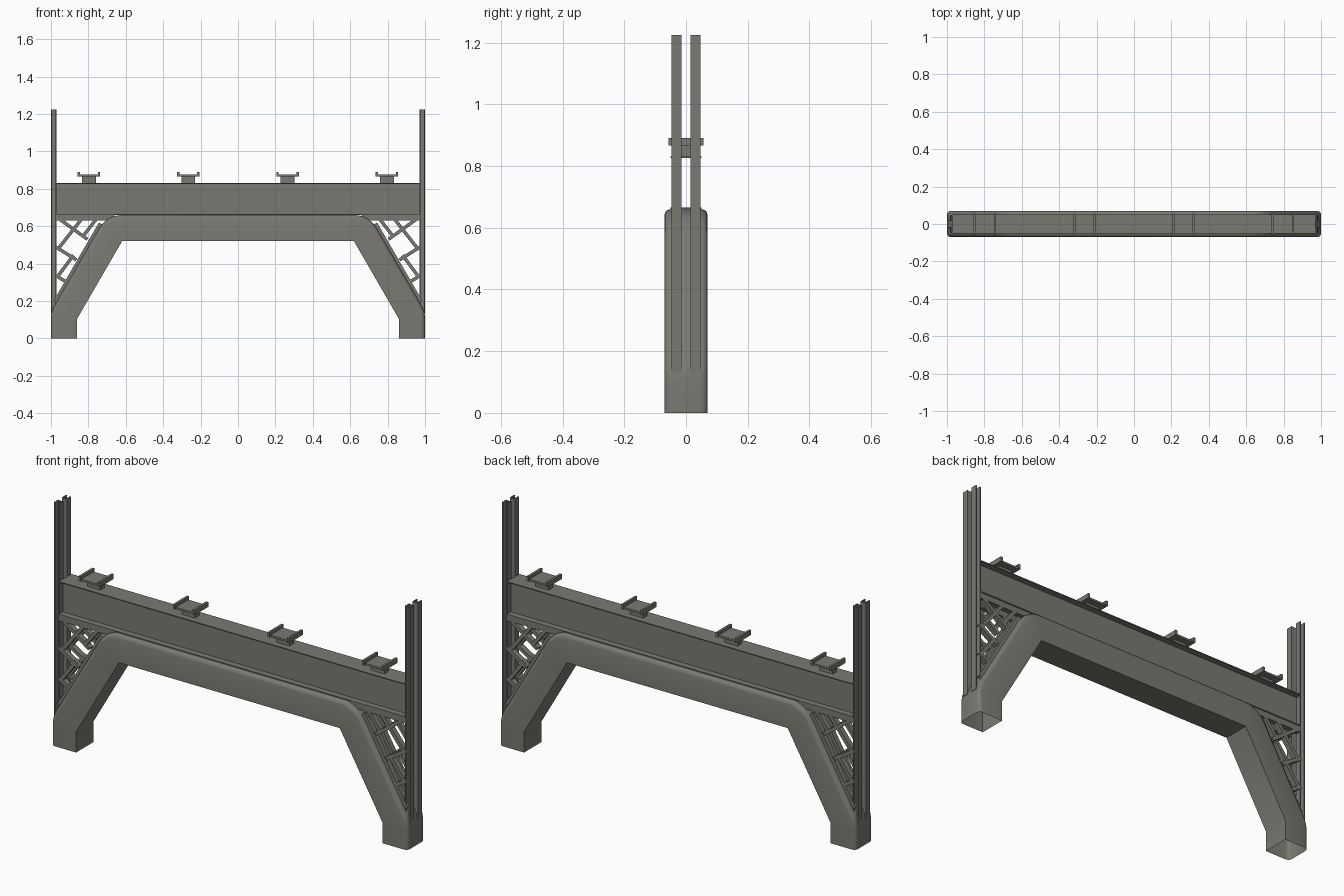
import bpy, bmesh, math
from mathutils import Vector

if "Cube" in bpy.data.objects:
    bpy.data.objects.remove(bpy.data.objects["Cube"])

# single painted steel colour
mat = bpy.data.materials.new("warm grey steel")
mat.diffuse_color = (0.195, 0.19, 0.165, 1)
mat.use_nodes = True
mat.node_tree.nodes["Principled BSDF"].inputs["Base Color"].default_value = mat.diffuse_color


def finish(bm, name, smooth=False):
    bmesh.ops.recalc_face_normals(bm, faces=bm.faces)
    me = bpy.data.meshes.new(name)
    bm.to_mesh(me)
    bm.free()
    me.materials.append(mat)
    ob = bpy.data.objects.new(name, me)
    bpy.context.collection.objects.link(ob)
    if smooth:
        for p in me.polygons:
            p.use_smooth = True
        me.set_sharp_from_angle(angle=math.radians(40))
    return ob


def box(bm, x0, x1, y0, y1, z0, z1):
    v = bmesh.ops.create_cube(bm, size=1)["verts"]
    for p in v:
        p.co = Vector(((x0 + x1) / 2 + p.co.x * (x1 - x0),
                       (y0 + y1) / 2 + p.co.y * (y1 - y0),
                       (z0 + z1) / 2 + p.co.z * (z1 - z0)))


def bar(bm, a, b, y0, y1, w):
    # flat bar between two (x, z) points
    a, b = Vector(a), Vector(b)
    d = (b - a).normalized() * w / 2
    n = Vector((-d.y, d.x))
    ring = [a + n, b + n, b - n, a - n]
    f = bm.faces.new([bm.verts.new((p.x, y0, p.y)) for p in ring])
    r = bmesh.ops.extrude_face_region(bm, geom=[f])
    bmesh.ops.translate(bm, vec=(0, y1 - y0, 0),
                        verts=[v for v in r["geom"] if isinstance(v, bmesh.types.BMVert)])


# arch: open tube whose outer side sweeps around the inner corners
T, H, R = 0.14, 0.07, 0.02
section = [(-H, 0), (H, 0)]
for s, angs in ((1, (0, 30, 60, 90)), (-1, (90, 60, 30, 0))):
    for a in angs:
        a = math.radians(a)
        section.append((s * (H - R + R * math.cos(a)), T - R + R * math.sin(a)))
stations = [(-0.86, 0, 180)]
stations += [(-0.86, 0.105, 180 - 7.5 * i) for i in range(5)]
stations += [(-0.62, 0.52, 150 - 10 * i) for i in range(7)]
stations += [(-x, z, 180 - a) for x, z, a in reversed(stations)]
bm = bmesh.new()
rings = []
for x, z, a in stations:
    c, s = math.cos(math.radians(a)), math.sin(math.radians(a))
    rings.append([bm.verts.new((x + c * d, y, z + s * d)) for y, d in section])
n = len(section)
for r0, r1 in zip(rings, rings[1:]):
    for i in range(n):
        j = (i + 1) % n
        bm.faces.new((r0[i], r0[j], r1[j], r1[i]))
bmesh.ops.remove_doubles(bm, verts=bm.verts, dist=0.0001)
finish(bm, "arch_tube", True)

# cross beam: thin flanges with recessed webs
bm = bmesh.new()
for z in (0.66, 0.826):
    box(bm, -0.97, 0.97, -0.05, 0.05, z, z + 0.005)
for s in (-1, 1):
    box(bm, -0.97, 0.97, s * 0.017 - 0.002, s * 0.017 + 0.002, 0.663, 0.828)
finish(bm, "cross_beam")

# paired end posts: channels standing back to back
for sx, side in ((-1, "left"), (1, "right")):
    for sy, face in ((-1, "front"), (1, "back")):
        bm = bmesh.new()
        y0, y1 = sorted((sy * 0.015, sy * 0.047))
        w0, w1 = sorted((sy * 0.015, sy * 0.021))
        box(bm, *sorted((sx * 1.0, sx * 0.994)), y0, y1, 0.13, 1.225)
        box(bm, *sorted((sx * 0.976, sx * 0.97)), y0, y1, 0.13, 1.225)
        box(bm, *sorted((sx * 0.998, sx * 0.972)), w0, w1, 0.13, 1.224)
        finish(bm, f"{side}_{face}_post")

# lattice bracing between posts and arch
lattice = [((0.975, 0.645), (0.66, 0.645), 0.03),
           ((0.975, 0.2), (0.735, 0.615), 0.02),
           ((0.95, 0.635), (0.805, 0.53), 0.018),
           ((0.975, 0.49), (0.864, 0.42), 0.018),
           ((0.975, 0.337), (0.915, 0.3), 0.018),
           ((0.965, 0.475), (0.835, 0.64), 0.018),
           ((0.965, 0.33), (0.88, 0.445), 0.018),
           ((0.83, 0.545), (0.76, 0.635), 0.018)]
for sx, side in ((-1, "left"), (1, "right")):
    bm = bmesh.new()
    for y0, y1 in ((-0.046, -0.018), (0.018, 0.046)):
        for a, b, w in lattice:
            bar(bm, (sx * a[0], a[1]), (sx * b[0], b[1]), y0, y1, w)
    finish(bm, f"{side}_lattice")

# four saddle supports on top of the beam
for i in range(4):
    x = -0.797 + i * 0.531
    bm = bmesh.new()
    box(bm, x - 0.037, x + 0.037, -0.017, 0.017, 0.83, 0.867)
    box(bm, x - 0.058, x + 0.058, -0.05, 0.05, 0.866, 0.876)
    for s in (-1, 1):
        box(bm, x + s * 0.054 - 0.006, x + s * 0.054 + 0.006, -0.056, 0.056, 0.866, 0.891)
    finish(bm, f"saddle_support_{i + 1}")
